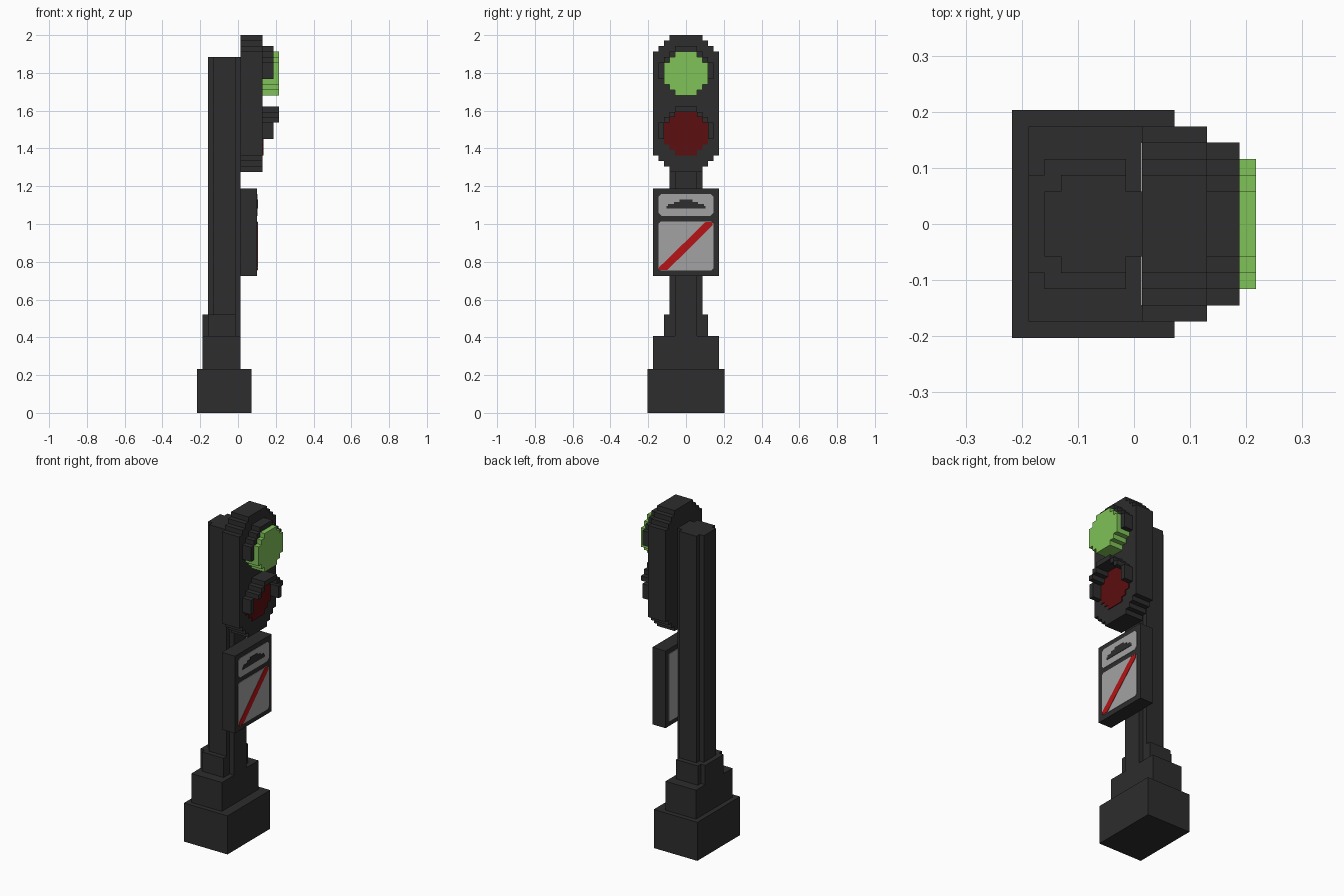
import bpy, bmesh

cube = bpy.data.objects.get("Cube")
if cube:
    bpy.data.objects.remove(cube, do_unlink=True)

U = 2 / 69            # one block
X0 = -7.5             # block offset that centres the model on x


def material(name, rgb):
    lin = [((c / 255 + 0.055) / 1.055) ** 2.4 if c > 10 else c / 255 / 12.92 for c in rgb]
    m = bpy.data.materials.new(name)
    m.use_nodes = True
    m.diffuse_color = (*lin, 1)
    bsdf = m.node_tree.nodes["Principled BSDF"]
    bsdf.inputs["Base Color"].default_value = (*lin, 1)
    bsdf.inputs["Roughness"].default_value = 0.8
    return m


DARK = material("charcoal", (45, 45, 45))
GREEN = material("signal green", (128, 194, 88))
MAROON = material("unlit red", (92, 14, 16))
GREY = material("plate grey", (162, 162, 162))
RED = material("stripe red", (182, 20, 22))


def prisms(name, parts, mat):
    """One object from prisms: (axis, outline, low, high), all in blocks."""
    bm = bmesh.new()
    for axis, outline, lo, hi in parts:
        rings = []
        for t in (lo, hi):
            if axis == "x":      # outline is (y, z)
                pts = [(t + X0, a, b) for a, b in outline]
            else:                # outline is (x, y)
                pts = [(a + X0, b, t) for a, b in outline]
            rings.append([bm.verts.new([c * U for c in p]) for p in pts])
        n = len(outline)
        bm.faces.new(rings[0][::-1])
        bm.faces.new(rings[1])
        for i in range(n):
            j = (i + 1) % n
            bm.faces.new((rings[0][i], rings[0][j], rings[1][j], rings[1][i]))
    bmesh.ops.recalc_face_normals(bm, faces=bm.faces)
    me = bpy.data.meshes.new(name)
    bm.to_mesh(me)
    bm.free()
    me.materials.append(mat)
    ob = bpy.data.objects.new(name, me)
    bpy.context.collection.objects.link(ob)
    return ob


def rect(a0, a1, b0, b1):
    return [(a0, b0), (a1, b0), (a1, b1), (a0, b1)]


def stepped(rows, offset=0):
    """Symmetric stair outline from rows of (start, end, half width)."""
    side = [(h, t + offset) for s, e, h in rows for t in (s, e)]
    return side + [(-h, t) for h, t in reversed(side)]


def swap(pts):
    return [(b, a) for a, b in pts]


def chamfered(a0, a1, b0, b1, c):
    return [(a0 + c, b0), (a1 - c, b0), (a1, b0 + c), (a1, b1 - c),
            (a1 - c, b1), (a0 + c, b1), (a0, b1 - c), (a0, b0 + c)]


# Stepped foot and pole
prisms("base_block", [("z", rect(0, 10, -7, 7), 0, 8)], DARK)
prisms("base_step", [("z", rect(1, 8, -6, 6), 8, 14)], DARK)
prisms("pole_collar", [("z", swap(stepped([(1, 2, 3), (2, 7, 4)])), 14, 18)], DARK)
prisms("pole", [("z", swap(stepped([(2, 3, 2), (3, 7, 3), (7, 8, 2)])), 14, 65)], DARK)

# Signal head with stair-stepped ends
head = [(44, 45, 3), (45, 46, 4), (46, 47, 5), (47, 66, 6),
        (66, 67, 5), (67, 68, 4), (68, 69, 3)]
prisms("signal_head", [("x", stepped(head), 8, 12)], DARK)

# Lenses
disc = [(-4, -3, 2), (-3, -2, 3), (-2, 2, 4), (2, 3, 3), (3, 4, 2)]
prisms("green_lens", [("x", stepped(disc, 62), 12, 15)], GREEN)
prisms("red_lens", [("x", stepped(disc, 51), 12, 12.15)], MAROON)


# Visors: stair arch around the upper part of each lens
def visor(name, z, depth):
    parts = [("x", rect(-2, 2, z + 4, z + 5), 12, depth)]
    for s in (-1, 1):
        for inner, lo, hi, end in ((2, 3, 4, depth), (3, 2, 3, depth), (4, -1, 2, 14)):
            ys = sorted((s * inner, s * (inner + 1)))
            parts.append(("x", rect(*ys, z + lo, z + hi), 12, end))
    prisms(name, parts, DARK)


visor("green_visor", 62, 14)
visor("red_visor", 51, 15)

# Sign box with front and back plates
prisms("sign_box", [("x", rect(-6, 6, 25, 41), 8, 11)], DARK)
prisms("sign_lower_plate", [("x", chamfered(-5, 5, 26, 35, 0.4), 11, 11.08)], GREY)
prisms("sign_upper_plate", [("x", chamfered(-5, 5, 36, 40, 0.5), 11, 11.08)], GREY)
prisms("sign_back_plate", [("x", rect(-5, 5, 26, 40), 7.9, 8)], GREY)

# Sign markings
stripe = [(-4.9, 26.1), (-3.4, 26.1), (4.8, 34.2), (4.8, 34.9), (3.6, 34.9), (-4.9, 26.6)]
prisms("sign_stripe", [("x", stripe, 11.08, 11.16)], RED)
hump = [(37.3, 37.75, 3.6), (37.75, 38.15, 3.3), (38.15, 38.55, 2.2), (38.55, 38.95, 1.2)]
prisms("sign_hump", [("x", stepped(hump), 11.08, 11.16)], DARK)
